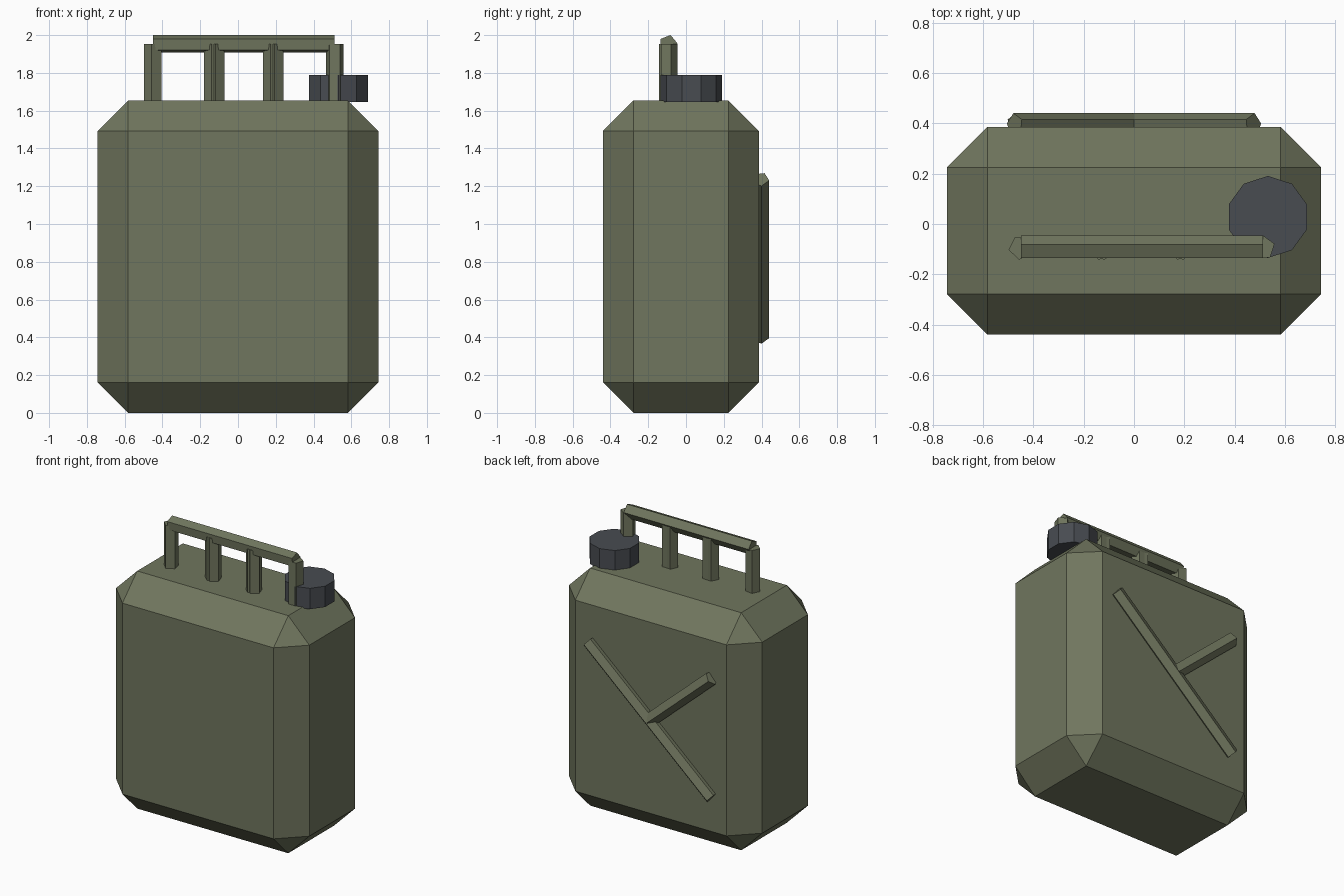
import bpy
import bmesh
import math
from mathutils import Matrix, Vector

cube = bpy.data.objects.get("Cube")
if cube:
    bpy.data.objects.remove(cube, do_unlink=True)


def make_material(name, colour):
    mat = bpy.data.materials.new(name)
    mat.use_nodes = True
    mat.diffuse_color = (*colour, 1)
    mat.node_tree.nodes["Principled BSDF"].inputs["Base Color"].default_value = (*colour, 1)
    return mat


olive = make_material("olive_paint", (0.162, 0.181, 0.112))
slate = make_material("slate_cap", (0.065, 0.072, 0.083))


def add_object(name, bm, mat):
    mesh = bpy.data.meshes.new(name)
    bmesh.ops.recalc_face_normals(bm, faces=bm.faces)
    bm.to_mesh(mesh)
    bm.free()
    mesh.materials.append(mat)
    obj = bpy.data.objects.new(name, mesh)
    bpy.context.collection.objects.link(obj)
    return obj


def rod(name, start, end, radius, sides, phase, side_axis, mat):
    """Flat-sided rod; phase is measured from side_axis around the rod."""
    start, end = Vector(start), Vector(end)
    along = (end - start).normalized()
    u = Vector(side_axis)
    v = along.cross(u)
    bm = bmesh.new()
    rings = []
    for centre in (start, end):
        ring = []
        for i in range(sides):
            a = math.radians(phase) + math.tau * i / sides
            ring.append(bm.verts.new(centre + radius * (math.cos(a) * u + math.sin(a) * v)))
        rings.append(ring)
        bm.faces.new(ring)
    low, high = rings
    for i in range(sides):
        j = (i + 1) % sides
        bm.faces.new((low[i], low[j], high[j], high[i]))
    return add_object(name, bm, mat)


X, Y = (1, 0, 0), (0, 1, 0)

# Canister body: box with wide chamfers
bm = bmesh.new()
place = Matrix.Translation((0, -0.027, 0.827)) @ Matrix.Diagonal((1.488, 0.826, 1.654, 1))
bmesh.ops.create_cube(bm, size=1, matrix=place)
body = add_object("body", bm, olive)
chamfer = body.modifiers.new("chamfer", 'BEVEL')
chamfer.width = 0.162
chamfer.segments = 1
chamfer.limit_method = 'NONE'

# Filler cap
rod("filler_cap", (0.532, 0.028, 1.645), (0.532, 0.028, 1.79), 0.163, 10, 90, X, slate)

# Carrying handle: grip, end posts and doubled middle posts
handle_y, grip_z = -0.094, 1.953
rod("handle_grip", (-0.45, handle_y, grip_z), (0.512, handle_y, grip_z), 0.049, 5, 4, Y, olive)
posts = {
    "right_post": (-0.45, 190),
    "inner_right_post_a": (-0.133, 262),
    "inner_right_post_b": (-0.119, 270),
    "inner_left_post_a": (0.18, 262),
    "inner_left_post_b": (0.194, 270),
    "left_post": (0.512, 18),
}
for name, (x, phase) in posts.items():
    rod(name, (x, handle_y, 1.64), (x, handle_y, grip_z), 0.049, 5, phase, X, olive)

# Raised ribs on the back panel
rib_y = 0.393
rod("long_back_rib", (0.474, rib_y, 1.237), (-0.474, rib_y, 0.402), 0.048, 5, 10, Y, olive)
rod("short_back_rib", (0, rib_y, 0.82), (-0.474, rib_y, 1.237), 0.048, 5, 10, Y, olive)
